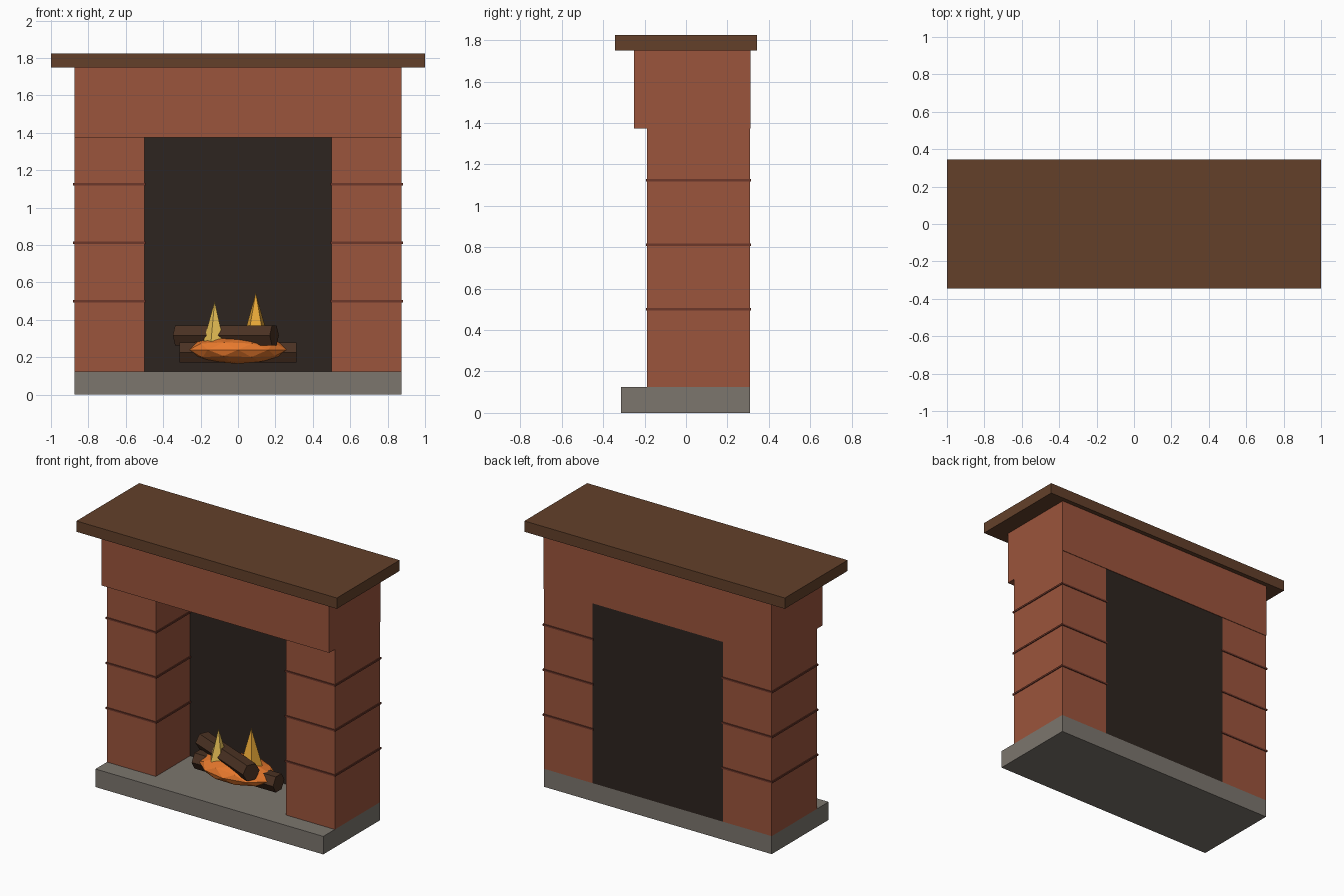
import bpy, bmesh
from math import cos, sin, pi
from mathutils import Matrix, Vector

if "Cube" in bpy.data.objects:
    bpy.data.objects.remove(bpy.data.objects["Cube"])


def material(name, rgb):
    m = bpy.data.materials.new(name)
    m.diffuse_color = (*rgb, 1)
    m.use_nodes = True
    m.node_tree.nodes["Principled BSDF"].inputs["Base Color"].default_value = m.diffuse_color
    return m


BRICK = material("brick", (0.33, 0.089, 0.045))
MORTAR = material("dark_joint", (0.15, 0.038, 0.023))
STONE = material("stone", (0.20, 0.18, 0.155))
SOOT = material("soot", (0.027, 0.018, 0.014))
WOOD = material("mantel_wood", (0.125, 0.051, 0.023))
BARK = material("bark", (0.069, 0.031, 0.016))
EMBER = material("ember", (0.80, 0.19, 0.026))
FLAME = material("flame", (0.83, 0.40, 0.04))
FLAME_PALE = material("pale_flame", (0.80, 0.52, 0.09))


def finish(name, bm, mat):
    bmesh.ops.recalc_face_normals(bm, faces=bm.faces)
    me = bpy.data.meshes.new(name)
    bm.to_mesh(me)
    bm.free()
    me.materials.append(mat)
    ob = bpy.data.objects.new(name, me)
    bpy.context.collection.objects.link(ob)
    return ob


def box(name, x, y, z, mat):
    bm = bmesh.new()
    size = [b - a for a, b in (x, y, z)]
    mid = [(a + b) / 2 for a, b in (x, y, z)]
    bmesh.ops.create_cube(bm, size=1, matrix=Matrix.Translation(mid) @ Matrix.Diagonal((*size, 1)))
    return finish(name, bm, mat)


def log(name, center, length, turn):
    # Hexagonal prism lying along x, flat side up
    bm = bmesh.new()
    r = 0.0625
    ring = [bm.verts.new((-length / 2, r * cos(k * pi / 3), r * sin(k * pi / 3))) for k in range(6)]
    face = bm.faces.new(ring)
    ext = bmesh.ops.extrude_face_region(bm, geom=[face], use_keep_orig=True)
    verts = [g for g in ext["geom"] if isinstance(g, bmesh.types.BMVert)]
    bmesh.ops.translate(bm, verts=verts, vec=(length, 0, 0))
    ob = finish(name, bm, BARK)
    ob.location = center
    ob.rotation_euler.z = turn


def flame(name, tip, radius, height, turn, mat):
    bm = bmesh.new()
    mid = Vector(tip) - Vector((0, 0, height / 2))
    bmesh.ops.create_cone(bm, cap_ends=True, segments=5, radius1=radius, radius2=0, depth=height,
                          matrix=Matrix.Translation(mid) @ Matrix.Rotation(turn, 4, 'Z'))
    finish(name, bm, mat)


# Masonry body
box("hearth", (-0.875, 0.875), (-0.314, 0.309), (0, 0.125), STONE)
box("lintel", (-0.875, 0.875), (-0.25, 0.3125), (1.375, 1.75), BRICK)
box("mantel_shelf", (-1, 1), (-0.344, 0.344), (1.75, 1.825), WOOD)
box("firebox_back", (-0.5, 0.5), (0.1875, 0.309), (0.125, 1.375), SOOT)

# Pillars with thin joint bands
e = 0.006
for side, x in (("left", (-0.875, -0.5)), ("right", (0.5, 0.875))):
    box(side + "_pillar", x, (-0.1875, 0.309), (0.125, 1.375), BRICK)
    for i in range(3):
        z = 0.5 + 0.3125 * i
        box(f"{side}_joint_{i + 1}", (x[0] - e, x[1] + e), (-0.1875 - e, 0.309 + e),
            (z - e, z + e), MORTAR)

# Fire
log("lower_log", (0, 0, 0.225), 0.625, 0)
log("upper_log", (-0.065, -0.022, 0.317), 0.5625, -0.4)

bm = bmesh.new()
bmesh.ops.create_icosphere(bm, subdivisions=2, radius=1,
                           matrix=Matrix.Translation((0, 0, 0.24)) @ Matrix.Diagonal((0.275, 0.17, 0.075, 1)))
finish("embers", bm, EMBER)

flame("front_flame", (-0.125, -0.035, 0.5), 0.075, 0.27, 0.3, FLAME_PALE)
flame("rear_flame", (0.095, 0.01, 0.545), 0.085, 0.29, 0.0, FLAME)
